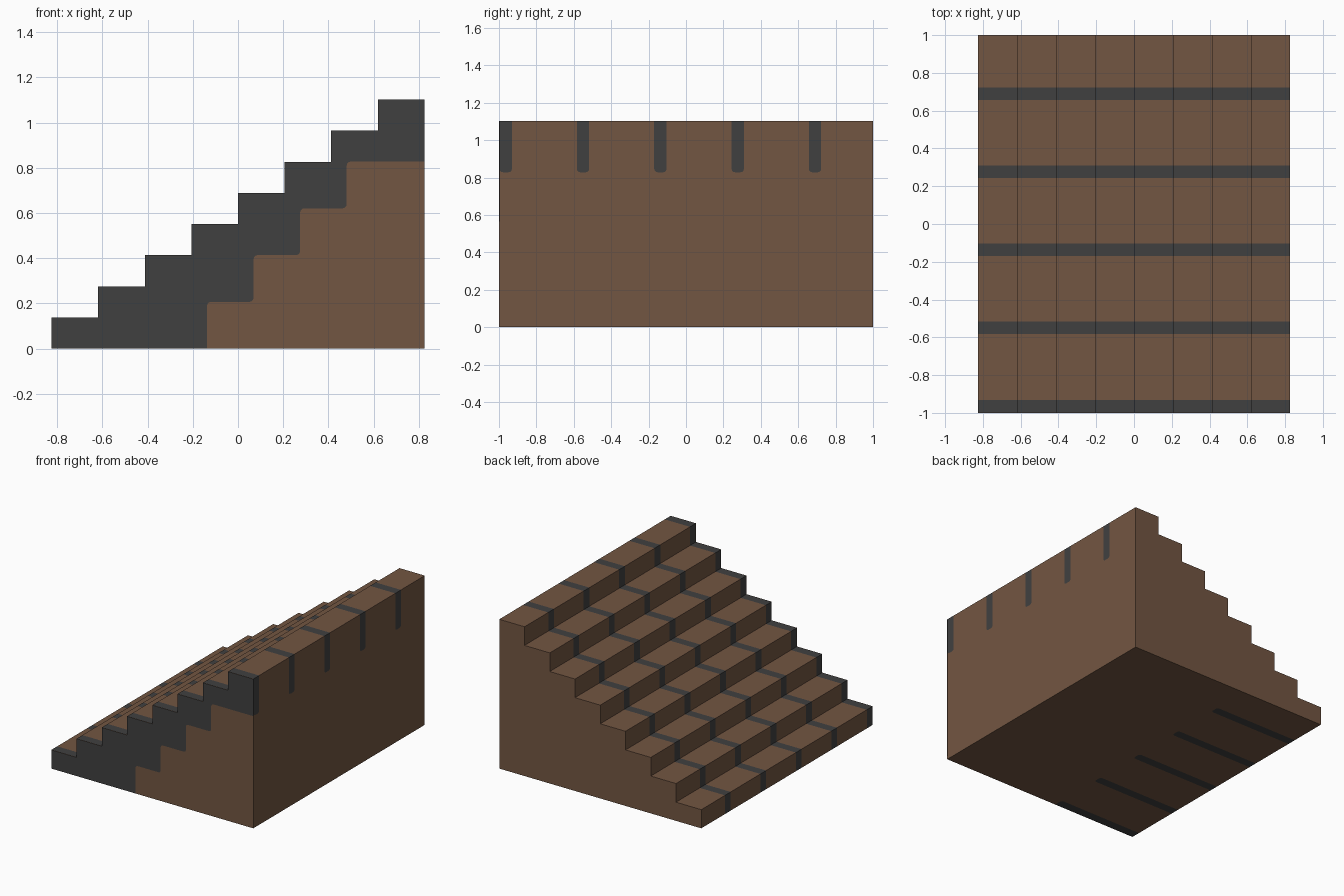
import bpy, bmesh, math
from mathutils import Vector

if "Cube" in bpy.data.objects:
    bpy.data.objects.remove(bpy.data.objects["Cube"])

STEPS = 8
HX, HY, H = 0.825, 1.0, 1.102           # half length, half width, height
RUN, RISE = 2 * HX / STEPS, H / STEPS
BAND_X, BAND_Z = -0.137, 0.828          # where the beams meet floor and back
R = 0.018                               # rounding of the beam edges


def material(name, rgb):
    m = bpy.data.materials.new(name)
    m.diffuse_color = (*rgb, 1)
    m.use_nodes = True
    m.node_tree.nodes["Principled BSDF"].inputs["Base Color"].default_value = m.diffuse_color
    return m


def fillet(corner, before, after, segs=3):
    """Arc points rounding a 2D corner between two neighbours."""
    c = Vector(corner)
    a = c + (Vector(before) - c).normalized() * R
    b = c + (Vector(after) - c).normalized() * R
    o = a + b - c
    return [tuple(o + (a - o) * math.cos(t) + (b - o) * math.sin(t))
            for t in (math.pi / 2 * i / segs for i in range(segs + 1))]


# Beam spans across the width; the first is flush with the front
bands = [(max(-HY, -0.997 + 0.4135 * i), -0.931 + 0.4135 * i) for i in range(5)]
cuts = sorted({-HY, HY, *[y for b in bands for y in b]})

bm = bmesh.new()


def face(points, dark):
    f = bm.faces.new([bm.verts.new(p) for p in points])
    f.material_index = int(dark)


# Stair outline from the front foot to the top of the back
stair = [(-HX, 0.0)]
for i in range(STEPS):
    x = -HX + i * RUN
    stair += [(x, (i + 1) * RISE), (x + RUN, (i + 1) * RISE)]

# Treads and risers, striped where the beams show
for (x0, z0), (x1, z1) in zip(stair, stair[1:]):
    for y0, y1 in zip(cuts, cuts[1:]):
        dark = any(a <= (y0 + y1) / 2 <= b for a, b in bands)
        face([(x0, y0, z0), (x0, y1, z0), (x1, y1, z1), (x1, y0, z1)], dark)

# Underside of the beam, a coarser sawtooth
D = 0.207
saw = [(BAND_X, 0.0)]
for i in range(4):
    x, z = BAND_X + i * D * 0.995, (i + 1) * BAND_Z / 4
    saw += [(x, z), (x + D * 0.995, z)]
saw[-1] = (HX, BAND_Z)
soft = [saw[0]]
for p, c, n in zip(saw, saw[1:], saw[2:]):
    soft += fillet(c, p, n)
soft.append(saw[-1])

# Front side: dark beam above, wood below; far side: all wood
face([(x, -HY, z) for x, z in stair + soft[::-1]], True)
face([(x, -HY, z) for x, z in soft + [(HX, 0.0)]], False)
face([(x, HY, z) for x, z in stair + [(HX, 0.0)]], False)


def striped_panel(place, edge, tip, far):
    """Panel with rounded stripes running from edge to tip."""
    notch = []
    for a, b in bands:
        left = [(a, tip)] if a == -HY else \
            [(a, edge)] + fillet((a, tip), (a, edge), (b, tip))
        stripe = left + fillet((b, tip), (a, tip), (b, edge)) + [(b, edge)]
        face([place(*p) for p in stripe + ([(a, edge)] if a == -HY else [])], True)
        notch += stripe
    face([place(*p) for p in notch + [(HY, edge), (HY, far), (-HY, far)]], False)


striped_panel(lambda y, z: (HX, y, z), H, BAND_Z, 0.0)       # tall back wall
striped_panel(lambda y, x: (x, y, 0.0), -HX, BAND_X, HX)     # floor side

bmesh.ops.remove_doubles(bm, verts=bm.verts, dist=1e-5)
bmesh.ops.recalc_face_normals(bm, faces=bm.faces)
mesh = bpy.data.meshes.new("staircase")
bm.to_mesh(mesh)
bm.free()
mesh.materials.append(material("brown wood", (0.171, 0.093, 0.054)))
mesh.materials.append(material("dark grey beam", (0.051, 0.051, 0.051)))
bpy.context.collection.objects.link(bpy.data.objects.new("staircase", mesh))
